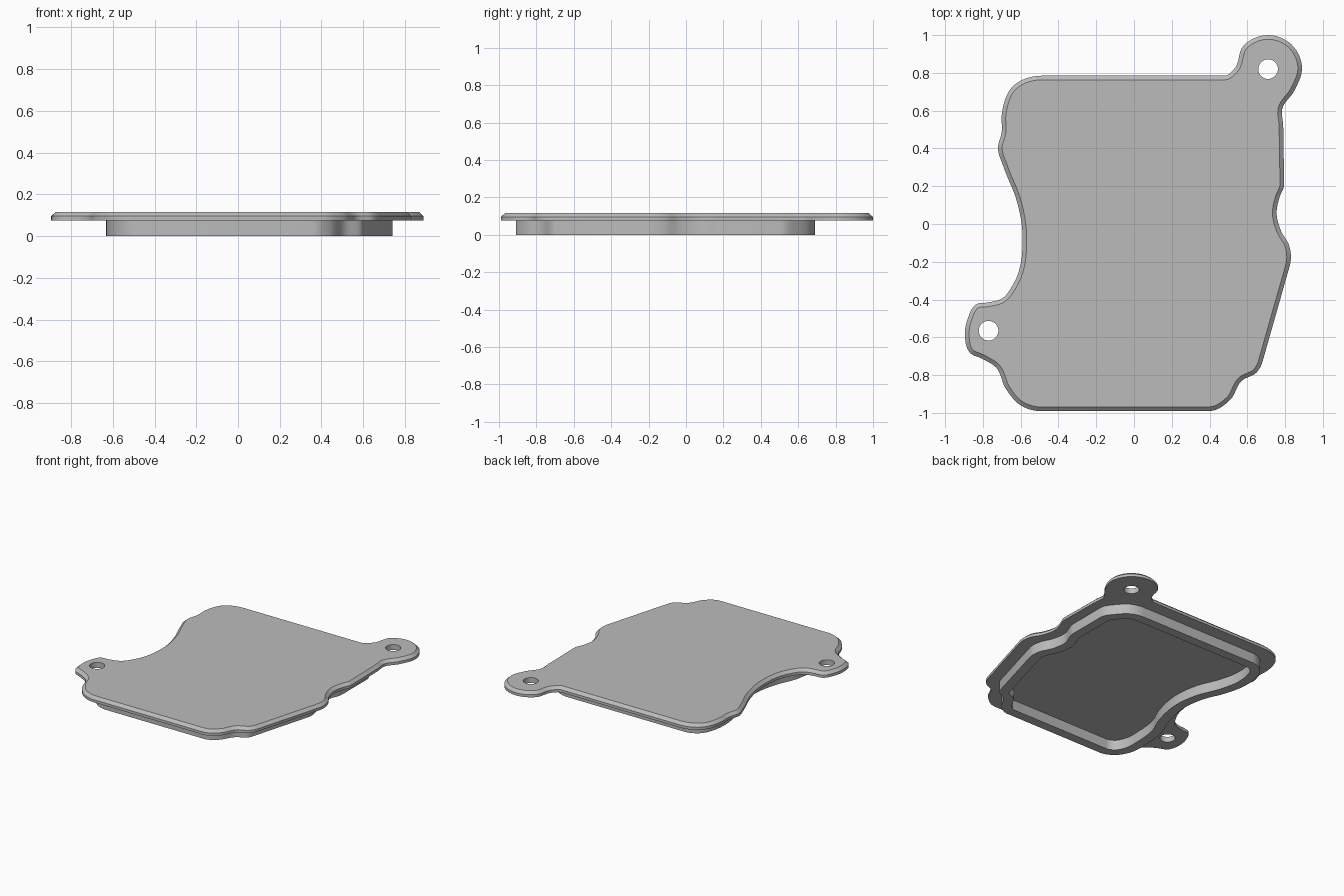
import bpy, bmesh, math
from mathutils import Vector

if "Cube" in bpy.data.objects:
    bpy.data.objects.remove(bpy.data.objects["Cube"], do_unlink=True)

Z_FLANGE, Z_CHAMFER, Z_TOP = 0.075, 0.095, 0.115
STRAIGHT = 0.28     # longer spans stay straight, shorter ones become arcs

metal = bpy.data.materials.new("plain_grey")
metal.use_nodes = True
GREY = (0.5, 0.5, 0.5, 1)
metal.diffuse_color = GREY
metal.node_tree.nodes["Principled BSDF"].inputs["Base Color"].default_value = GREY


def tangents(pts):
    """Unit tangent per point: along a straight span, else that of the arc through its neighbours."""
    out = []
    for i, p in enumerate(pts):
        a, b = p - pts[i - 1], pts[(i + 1) % len(pts)] - p
        if a.length > STRAIGHT:
            t = a
        elif b.length > STRAIGHT:
            t = b
        else:
            t = a.normalized() * b.length + b.normalized() * a.length
        out.append(t.normalized())
    return out


def smooth_loop(pts, steps=7):
    tan, out = tangents(pts), []
    for i, p in enumerate(pts):
        j = (i + 1) % len(pts)
        q, span = pts[j], (pts[j] - p).length
        n = 1 if span > STRAIGHT else steps
        for k in range(n):
            s = k / n
            h = s * s * (3 - 2 * s)
            out.append(p * (1 - h) + q * h + tan[i] * span * s * (1 - s) ** 2
                       - tan[j] * span * s * s * (1 - s))
    return out


def inset(pts, d):
    """Move a counter-clockwise outline inward."""
    return [p + Vector((-t.y, t.x)) * d for p, t in zip(pts, tangents(pts))]


def circle(c, r, n=32):
    return [c + Vector((math.cos(a), math.sin(a))) * r
            for a in (2 * math.pi * i / n for i in range(n))]


def ring(bm, pts, z):
    return [bm.verts.new((p.x, p.y, z)) for p in pts]


def bridge(bm, a, b):
    for i in range(len(a)):
        j = (i + 1) % len(a)
        bm.faces.new((a[i], a[j], b[j], b[i]))


def cap(bm, *rings):
    edges = []
    for r in rings:
        for i in range(len(r)):
            pair = (r[i - 1], r[i])
            edges.append(bm.edges.get(pair) or bm.edges.new(pair))
    bmesh.ops.triangle_fill(bm, edges=edges, use_beauty=True)


def finish(bm, name):
    bmesh.ops.recalc_face_normals(bm, faces=bm.faces[:])
    mesh = bpy.data.meshes.new(name)
    bm.to_mesh(mesh)
    bm.free()
    mesh.materials.append(metal)
    ob = bpy.data.objects.new(name, mesh)
    bpy.context.collection.objects.link(ob)
    bpy.ops.object.select_all(action="DESELECT")
    ob.select_set(True)
    bpy.context.view_layer.objects.active = ob
    bpy.ops.object.shade_smooth_by_angle(angle=math.radians(30))


def vectors(pairs):
    return [Vector(p) for p in pairs]


# Cover plate outline, counter-clockwise from the front left, around both ears
ear_back, ear_side = Vector((0.71, 0.82)), Vector((-0.77, -0.565))
ear_arc = [ear_back + Vector((math.cos(a), math.sin(a))) * 0.18
           for a in map(math.radians, range(-40, 181, 44))]
plate = vectors([
    (-.50, -.99), (.40, -.99), (.51, -.93), (.57, -.83), (.65, -.785), (.68, -.73),
    (.825, -.22), (.82, -.11), (.78, -.04), (.755, .06), (.77, .14), (.795, .21),
    (.79, .52), (.785, .61)]) + ear_arc + vectors([
    (.48, .785), (-.49, .785), (-.64, .73), (-.70, .58), (-.70, .49), (-.72, .40),
    (-.69, .30), (-.62, .12), (-.59, -.06), (-.64, -.32), (-.70, -.395), (-.77, -.415),
    (-.835, -.425), (-.88, -.50), (-.895, -.59), (-.87, -.68), (-.80, -.715),
    (-.73, -.76), (-.68, -.87), (-.60, -.96)])
edge = smooth_loop(plate)

# Plate with chamfered top edge and two screw holes
bm = bmesh.new()
low, mid = ring(bm, edge, Z_FLANGE), ring(bm, edge, Z_CHAMFER)
top = ring(bm, inset(edge, 0.022), Z_TOP)
bridge(bm, low, mid)
bridge(bm, mid, top)
hole_low, hole_top = [], []
for centre in (ear_back, ear_side):
    hole_low.append(ring(bm, circle(centre, 0.052), Z_FLANGE))
    hole_top.append(ring(bm, circle(centre, 0.052), Z_TOP))
    bridge(bm, hole_low[-1], hole_top[-1])
cap(bm, top, *hole_top)
cap(bm, low, *hole_low)
finish(bm, "cover_plate")

# Locating rim under the plate, hollow inside
rim = vectors([
    (-.46, -.91), (.36, -.91), (.44, -.87), (.51, -.77), (.60, -.70),
    (.735, -.22), (.73, -.12), (.69, -.03), (.675, .07), (.715, .21),
    (.715, .50), (.66, .60), (.58, .67), (.49, .69), (-.47, .69), (-.58, .64),
    (-.62, .55), (-.63, .39), (-.60, .26), (-.53, .08), (-.51, -.06),
    (-.55, -.29), (-.61, -.44), (-.63, -.62), (-.62, -.77), (-.56, -.87)])
outer, inner = smooth_loop(rim), smooth_loop(inset(rim, 0.07))
if len(inner) != len(outer):
    inner = inset(outer, 0.07)
bm = bmesh.new()
loops = [ring(bm, pts, z) for pts, z in
         ((outer, Z_FLANGE), (outer, 0), (inner, 0), (inner, Z_FLANGE))]
for a, b in zip(loops, loops[1:]):
    bridge(bm, a, b)
finish(bm, "locating_rim")
